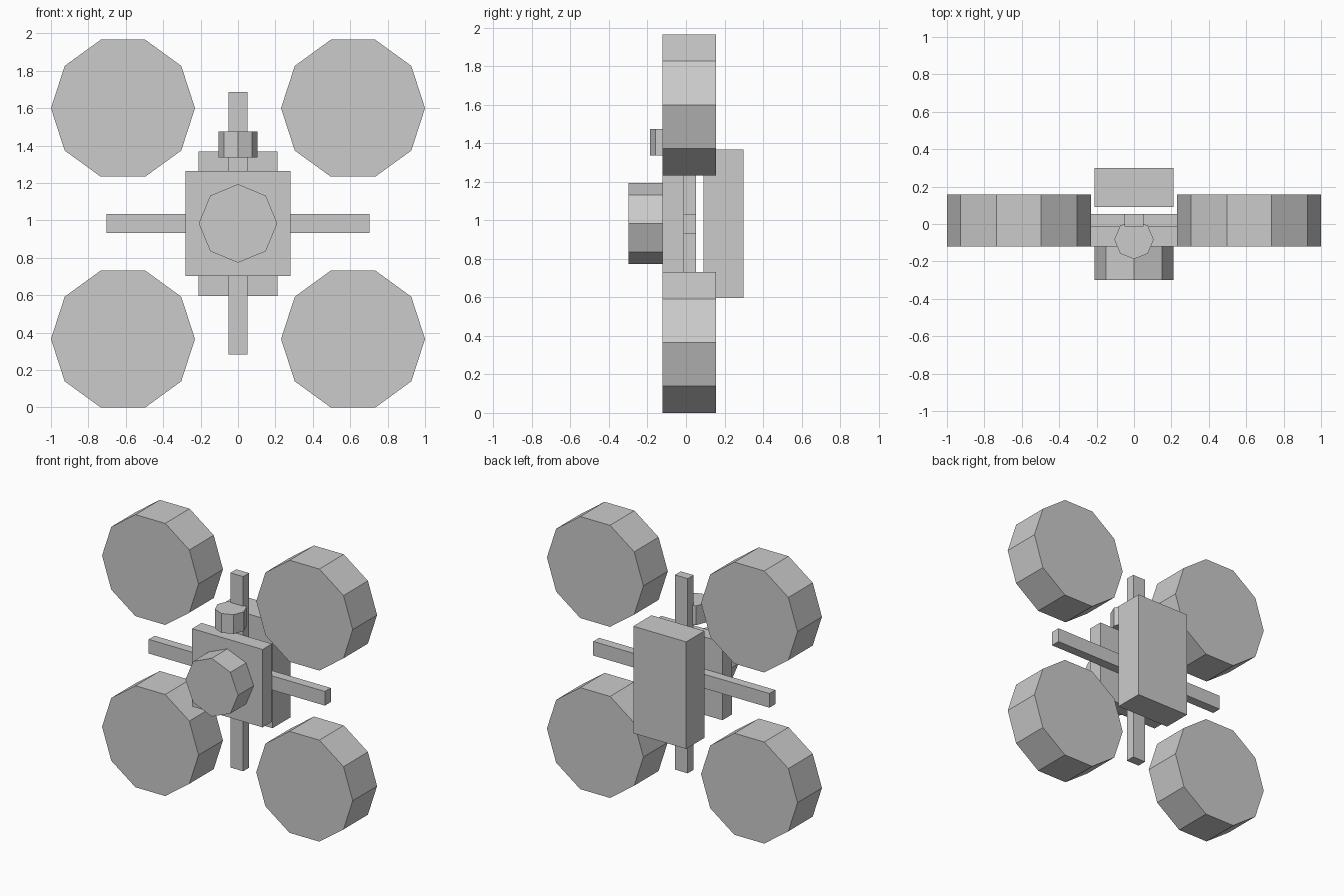
import bpy
from math import pi

if "Cube" in bpy.data.objects:
    bpy.data.objects.remove(bpy.data.objects["Cube"])


def box(name, x, y, z):
    """Box from (min, max) ranges on each axis."""
    bpy.ops.mesh.primitive_cube_add(size=1, location=[(a + b) / 2 for a, b in (x, y, z)])
    ob = bpy.context.object
    ob.name = name
    ob.scale = [b - a for a, b in (x, y, z)]
    bpy.ops.object.transform_apply(location=False, rotation=False, scale=True)
    return ob


def prism(name, sides, radius, depth, location, spin=0.0, facing_front=True):
    """Flat-sided disc, with its axis along y (facing front) or z."""
    bpy.ops.mesh.primitive_cylinder_add(
        vertices=sides, radius=radius, depth=depth, location=location,
        rotation=(pi / 2 if facing_front else 0, spin, 0))
    ob = bpy.context.object
    ob.name = name
    bpy.ops.object.transform_apply(location=False, rotation=True, scale=False)
    return ob


# Four ten-sided discs, corners pointing sideways
for side, x in (("left", -0.615), ("right", 0.615)):
    for level, z in (("lower", 0.366), ("upper", 1.6)):
        prism(f"{level}_{side}_disc", 10, 0.385, 0.278, (x, 0.018, z), spin=pi / 2)

# Crossed arms
box("horizontal_arm", (-0.703, 0.703), (-0.014, 0.053), (0.932, 1.034))
box("vertical_arm", (-0.051, 0.051), (-0.014, 0.053), (0.284, 1.688))

# Body plate in front of the arms, pack behind them
box("body_plate", (-0.281, 0.281), (-0.121, -0.014), (0.703, 1.265))
box("rear_pack", (-0.211, 0.211), (0.092, 0.299), (0.597, 1.369))

# Eight-sided nose on the plate and upright knob above it
prism("nose", 8, 0.21, 0.178, (0, -0.21, 0.984))
prism("knob", 8, 0.105, 0.139, (0, -0.083, 1.405), facing_front=False)
